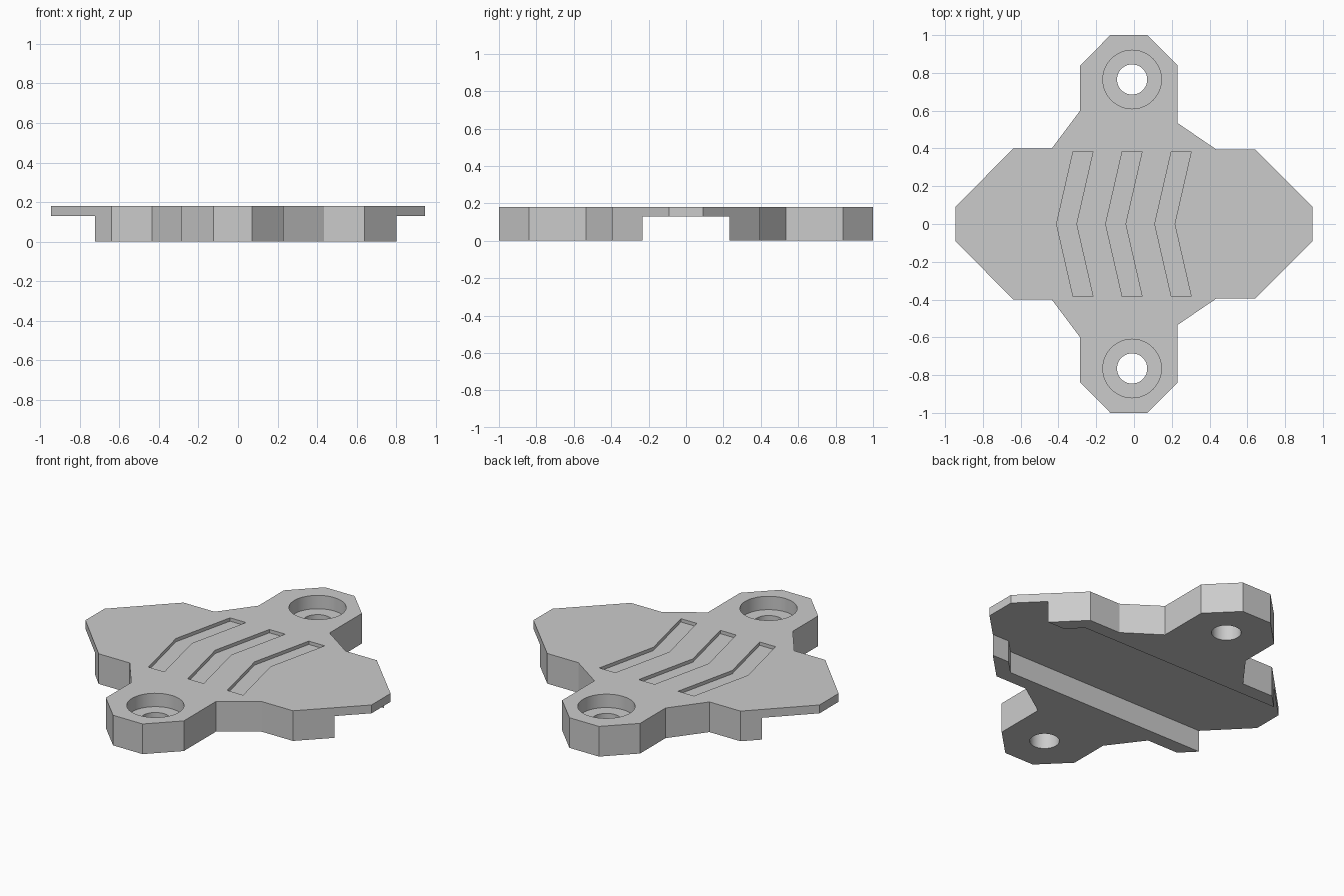
import bpy
import bmesh
from math import cos, sin, tau

if "Cube" in bpy.data.objects:
    bpy.data.objects.remove(bpy.data.objects["Cube"], do_unlink=True)

TOP = 0.18        # plate top
CEILING = 0.13    # roof of the underside channel
GROOVE = 0.02     # chevron depth

grey = bpy.data.materials.new("light_grey")
grey.use_nodes = True
colour = (0.6, 0.6, 0.6, 1)
grey.diffuse_color = colour
grey.node_tree.nodes["Principled BSDF"].inputs["Base Color"].default_value = colour


def prism(name, points, low, high):
    """Extrude a flat outline between two heights."""
    bm = bmesh.new()
    face = bm.faces.new([bm.verts.new((x, y, low)) for x, y in points])
    new = bmesh.ops.extrude_face_region(bm, geom=[face])["geom"]
    verts = [v for v in new if isinstance(v, bmesh.types.BMVert)]
    bmesh.ops.translate(bm, verts=verts, vec=(0, 0, high - low))
    bmesh.ops.recalc_face_normals(bm, faces=bm.faces)
    mesh = bpy.data.meshes.new(name)
    bm.to_mesh(mesh)
    bm.free()
    mesh.materials.append(grey)
    obj = bpy.data.objects.new(name, mesh)
    bpy.context.collection.objects.link(obj)
    return obj


def mirrored(half):
    """Close a half outline by reflecting it across the x axis."""
    return half + [(x, -y) for x, y in reversed(half)]


def circle(cx, cy, radius, sides=48):
    return [(cx + radius * cos(tau * i / sides), cy + radius * sin(tau * i / sides))
            for i in range(sides)]


def cut(target, cutter):
    """Subtract a cutter, apply the result and drop the cutter."""
    cutter.hide_render = True
    bpy.context.view_layer.objects.active = target
    mod = target.modifiers.new(cutter.name, 'BOOLEAN')
    mod.operation = 'DIFFERENCE'
    mod.solver = 'EXACT'
    mod.object = cutter
    bpy.ops.object.modifier_apply(modifier=mod.name)
    bpy.data.objects.remove(cutter, do_unlink=True)


# Plate with two wings and two mounting lugs
plate = prism("mounting_plate", mirrored([
    (0.945, 0.09), (0.64, 0.395), (0.435, 0.395), (0.23, 0.535), (0.23, 0.84), (0.07, 1.0),
    (-0.125, 1.0), (-0.285, 0.84), (-0.285, 0.6), (-0.435, 0.4), (-0.64, 0.4), (-0.945, 0.09),
]), 0, TOP)

# Underside channel, open at both ends and narrower at one
cut(plate, prism("channel_cutter", mirrored([
    (1.1, 0.233), (0.69, 0.233), (0.608, 0.315), (-1.1, 0.315),
]), -0.1, CEILING))

# Counterbored screw holes in the lugs
for y in (-0.765, 0.765):
    cut(plate, prism("counterbore_cutter", circle(-0.01, y, 0.155), 0.1, 0.3))
    cut(plate, prism("screw_hole_cutter", circle(-0.01, y, 0.08), -0.1, 0.3))

# Three shallow chevron grooves
for i in range(3):
    x = -0.41 + 0.26 * i
    tip, end = 0.385, 0.088
    cut(plate, prism("chevron_cutter", [
        (x, 0), (x + end, -tip), (x + end + 0.105, -tip),
        (x + 0.105, 0), (x + end + 0.105, tip), (x + end, tip),
    ], TOP - GROOVE, 0.3))

# Smooth hole walls, crisp edges elsewhere
bpy.ops.object.select_all(action='DESELECT')
plate.select_set(True)
bpy.context.view_layer.objects.active = plate
bpy.ops.object.shade_smooth_by_angle(angle=0.4)
